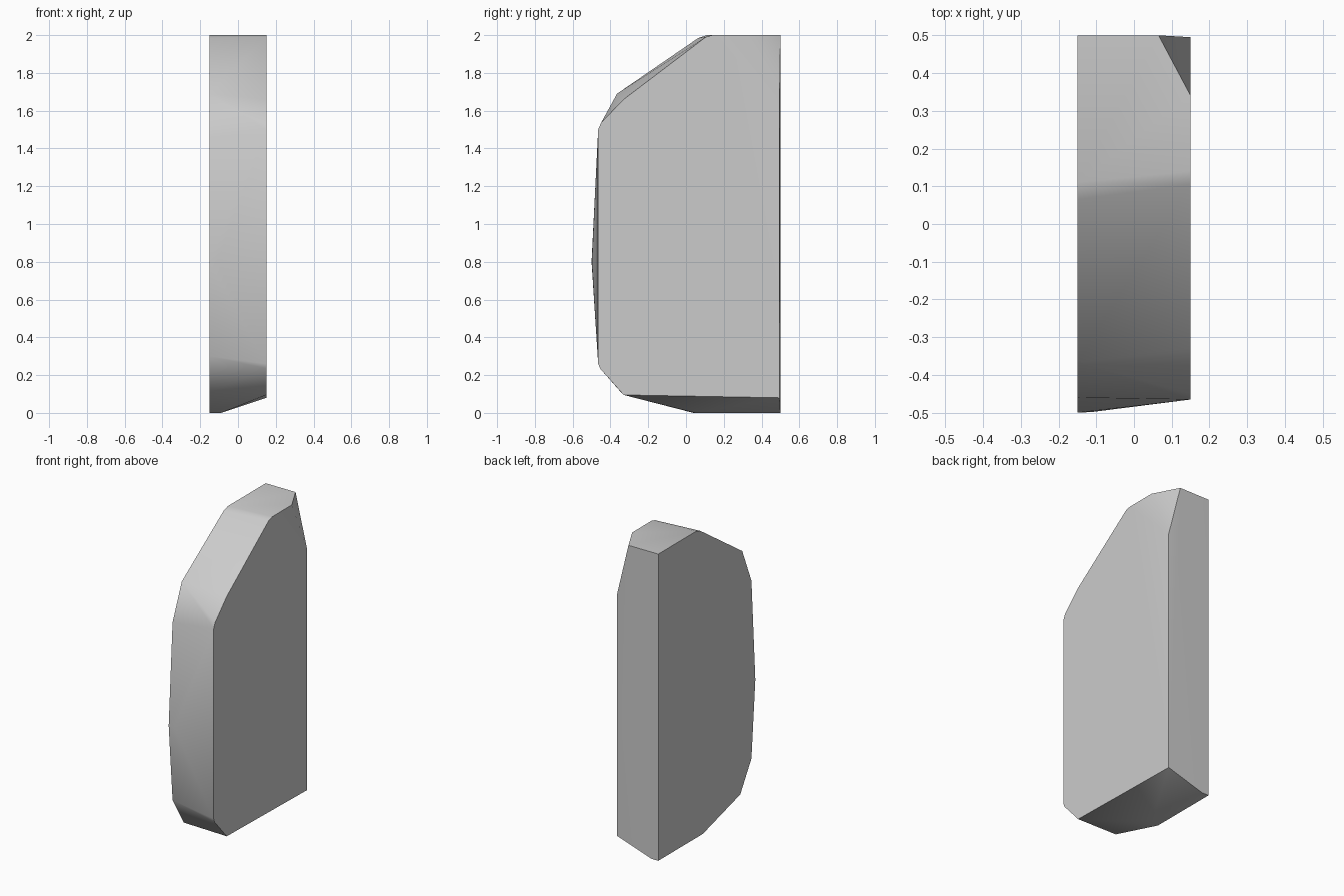
import bpy
import bmesh
import math

cube = bpy.data.objects.get("Cube")
if cube:
    bpy.data.objects.remove(cube, do_unlink=True)

# Stone grey
grey = bpy.data.materials.new("stone_grey")
grey.use_nodes = True
colour = (0.6, 0.6, 0.6, 1)
grey.diffuse_color = colour
grey.node_tree.nodes["Principled BSDF"].inputs["Base Color"].default_value = colour

# Side outlines as (y, z): the full right-hand side and the smaller left-hand side
wide_side = [(0.5, 0), (0.04, 0), (-0.345, 0.11), (-0.46, 0.30), (-0.5, 0.8),
             (-0.46, 1.46), (-0.365, 1.69), (0.065, 1.985), (0.11, 2), (0.5, 2)]
narrow_side = [(0.495, 0.08), (-0.33, 0.095), (-0.455, 0.235), (-0.465, 0.26),
               (-0.465, 1.5), (-0.45, 1.535), (-0.33, 1.66), (0.075, 1.965),
               (0.105, 1.99), (0.14, 2), (0.34, 2), (0.495, 1.66)]
# Underside ridge, front bulge and cut top corner
ridge = [(-0.1, 0.5, 0), (-0.09, 0.05, 0), (-0.11, -0.498, 0.8), (0.065, 0.5, 2)]

# Chipped stone slab, wrapped around the outlines
bm = bmesh.new()
points = [(-0.15, y, z) for y, z in wide_side]
points += [(0.15, y, z) for y, z in narrow_side] + ridge
for point in points:
    bm.verts.new(point)
hull = bmesh.ops.convex_hull(bm, input=bm.verts)
loose = {g for g in hull["geom_interior"] + hull["geom_unused"]
         if isinstance(g, bmesh.types.BMVert)}
bmesh.ops.delete(bm, geom=list(loose), context="VERTS")
bmesh.ops.dissolve_limit(bm, angle_limit=math.radians(0.5),
                         verts=bm.verts, edges=bm.edges)
bmesh.ops.recalc_face_normals(bm, faces=bm.faces)
mesh = bpy.data.meshes.new("stone_slab")
bm.to_mesh(mesh)
bm.free()
mesh.materials.append(grey)
slab = bpy.data.objects.new("stone_slab", mesh)
bpy.context.collection.objects.link(slab)

# Soft facets, crisp rims
bpy.ops.object.select_all(action="DESELECT")
slab.select_set(True)
bpy.context.view_layer.objects.active = slab
bpy.ops.object.shade_smooth_by_angle(angle=math.radians(40))
